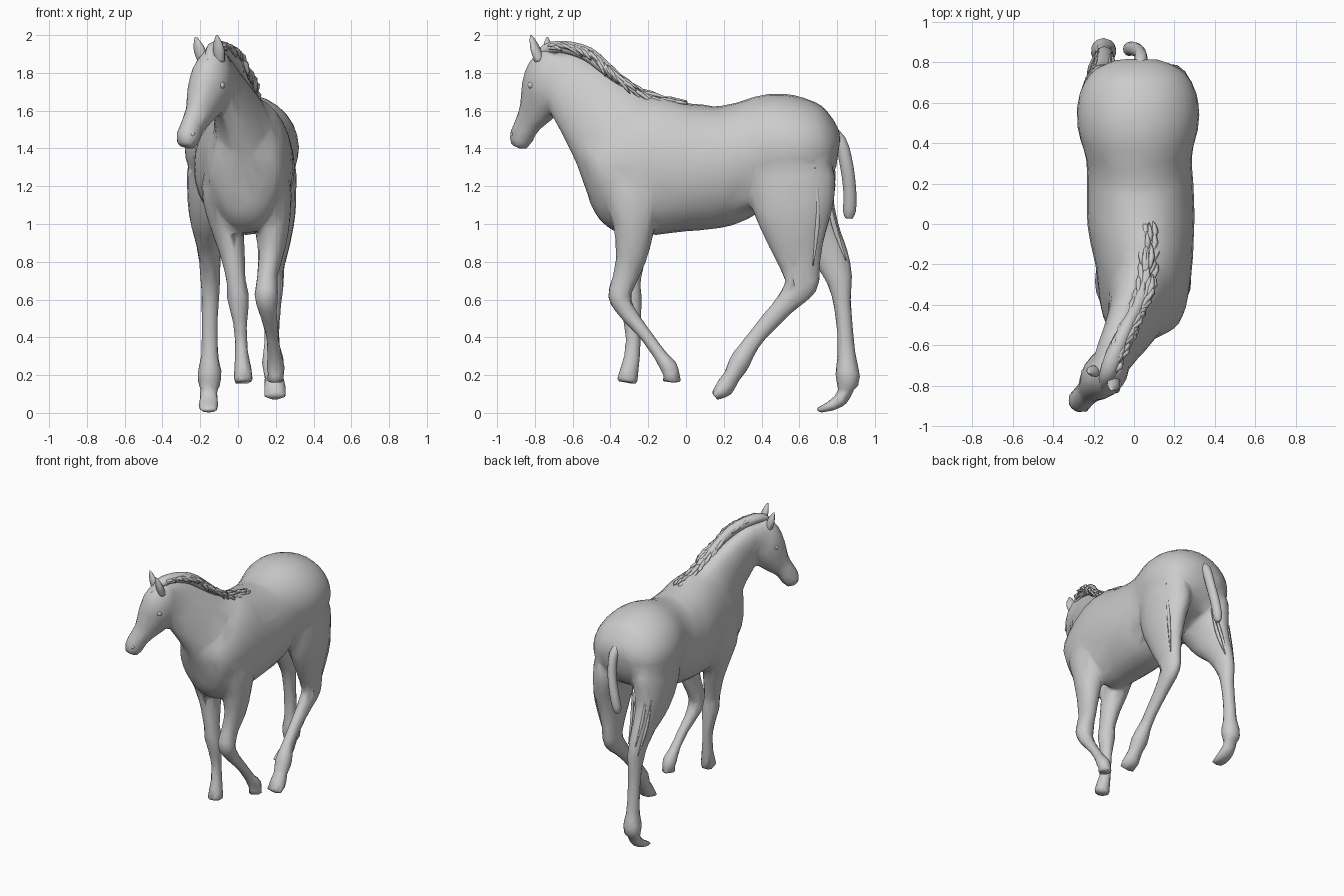
import bpy, bmesh, math, random
from mathutils import Vector

random.seed(4)


def catmull(pts, steps):
    """Smoothly resample rows of numbers with a Catmull-Rom spline."""
    out = []
    for i in range(len(pts) - 1):
        p0, p1, p2, p3 = (pts[max(i - 1, 0)], pts[i], pts[i + 1], pts[min(i + 2, len(pts) - 1)])
        for s in range(steps):
            t = s / steps
            out.append([0.5 * (2 * b + (c - a) * t + (2 * a - 5 * b + 4 * c - d) * t * t
                               + (3 * b - a - 3 * c + d) * t ** 3)
                        for a, b, c, d in zip(p0, p1, p2, p3)])
    out.append(list(pts[-1]))
    return out


def loft(bm, pts, side=(1, 0, 0), sides=18, steps=3):
    """Closed elliptical tube; each point is x, y, z, half width, half depth."""
    rows = catmull(pts, steps)
    rings = []
    for i, r in enumerate(rows):
        c = Vector(r[:3])
        tan = (Vector(rows[min(i + 1, len(rows) - 1)][:3]) - Vector(rows[max(i - 1, 0)][:3])).normalized()
        lat = Vector(side)
        lat = (lat - tan * lat.dot(tan)).normalized()
        nor = tan.cross(lat)
        ring = []
        for k in range(sides):
            a = 2 * math.pi * k / sides
            ring.append(bm.verts.new(c + lat * math.cos(a) * max(r[3], .003)
                                     + nor * math.sin(a) * max(r[4], .003)))
        rings.append(ring)
    for r0, r1 in zip(rings, rings[1:]):
        for k in range(sides):
            j = (k + 1) % sides
            bm.faces.new((r0[k], r0[j], r1[j], r1[k]))
    bm.faces.new(rings[0][::-1])
    bm.faces.new(rings[-1])


def finish(bm, name):
    bmesh.ops.recalc_face_normals(bm, faces=bm.faces[:])
    me = bpy.data.meshes.new(name)
    bm.to_mesh(me)
    bm.free()
    ob = bpy.data.objects.new(name, me)
    bpy.context.collection.objects.link(ob)
    for p in me.polygons:
        p.use_smooth = True
    return ob


bm = bmesh.new()

# Trunk from chest to rump
loft(bm, [(.03, -.505, 1.20, .07, .08), (.035, -.47, 1.20, .15, .14), (.04, -.43, 1.22, .195, .19),
          (.045, -.36, 1.28, .22, .28), (.05, -.2, 1.31, .24, .37), (.035, 0, 1.30, .265, .34),
          (.03, .18, 1.31, .265, .325), (.025, .33, 1.36, .262, .29), (.02, .48, 1.40, .30, .293),
          (.02, .61, 1.40, .298, .268), (.02, .71, 1.39, .262, .225), (.02, .77, 1.385, .205, .16),
          (.02, .807, 1.38, .12, .085)], sides=28)

# Breast: fills the front from throat to between the forelegs
loft(bm, [(-.01, -.47, 1.54, .09, .12), (.01, -.455, 1.40, .15, .145), (.03, -.44, 1.28, .19, .12),
          (.04, -.42, 1.17, .18, .10), (.045, -.39, 1.08, .14, .09), (.05, -.31, 1.01, .10, .08)], sides=20)

# Neck, turning to the left, rooted deep in the breast
loft(bm, [(.045, -.22, 1.33, .2, .32), (.038, -.32, 1.43, .18, .295), (0, -.45, 1.57, .13, .235),
          (-.06, -.57, 1.70, .098, .19), (-.105, -.66, 1.79, .088, .15),
          (-.13, -.72, 1.84, .075, .10)], sides=24)

# Head
HEAD_SIDE = (.84, -.54, 0)
loft(bm, [(-.11, -.69, 1.90, .06, .08), (-.13, -.725, 1.81, .10, .125), (-.15, -.745, 1.72, .107, .135),
          (-.18, -.775, 1.64, .09, .12), (-.212, -.815, 1.57, .068, .085), (-.245, -.85, 1.51, .06, .07),
          (-.265, -.872, 1.455, .063, .066), (-.277, -.885, 1.408, .045, .045)], side=HEAD_SIDE)

# Front legs: right one bent back, left one nearly straight
loft(bm, [(.15, -.26, 1.40, .06, .10), (.175, -.275, 1.2, .105, .17), (.18, -.275, 1.0, .095, .115),
          (.175, -.285, .85, .07, .088), (.155, -.32, .72, .055, .068), (.15, -.352, .62, .064, .062),
          (.16, -.31, .53, .048, .047), (.18, -.22, .42, .037, .036), (.192, -.14, .31, .038, .036),
          (.2, -.09, .24, .052, .048), (.2, -.075, .20, .043, .043), (.2, -.075, .16, .052, .054)])
loft(bm, [(-.06, -.26, 1.40, .06, .10), (-.085, -.28, 1.2, .11, .17), (-.06, -.275, 1.0, .09, .11),
          (-.03, -.285, .85, .068, .08), (-.01, -.3, .7, .052, .062), (0, -.295, .61, .06, .062),
          (.01, -.285, .5, .042, .05), (.015, -.28, .4, .034, .042), (.02, -.285, .3, .038, .045),
          (.025, -.3, .23, .048, .05), (.03, -.313, .16, .054, .06)])

# Hind legs: right one swung forward, left one pushing off behind
loft(bm, [(.13, .56, 1.48, .08, .15), (.18, .555, 1.3, .122, .225), (.187, .56, 1.18, .122, .235),
          (.205, .57, 1.05, .10, .205), (.2, .585, .9, .077, .15), (.19, .605, .78, .057, .11),
          (.187, .61, .68, .055, .09), (.183, .53, .58, .047, .06), (.18, .43, .47, .042, .05),
          (.18, .34, .36, .042, .047), (.185, .285, .27, .06, .058), (.19, .24, .19, .05, .046),
          (.195, .20, .13, .06, .052), (.195, .15, .085, .06, .024)])
loft(bm, [(-.09, .56, 1.48, .08, .15), (-.14, .56, 1.3, .122, .225), (-.15, .585, 1.18, .12, .22),
          (-.16, .635, 1.05, .10, .17), (-.155, .71, .93, .075, .12), (-.15, .77, .82, .058, .095),
          (-.147, .808, .72, .054, .075), (-.147, .825, .6, .047, .05), (-.15, .84, .45, .044, .044),
          (-.15, .85, .3, .047, .05), (-.15, .855, .21, .066, .066), (-.152, .862, .135, .056, .058)])
# Tipped left hind hoof
loft(bm, [(-.152, .855, .18, .046, .05), (-.155, .84, .10, .048, .038), (-.155, .80, .055, .055, .036),
          (-.155, .74, .026, .056, .023), (-.155, .69, .014, .042, .014)])

# Blend all body volumes into one lightly faceted skin
body = finish(bm, "foal_body")
m = body.modifiers.new("blend", 'REMESH')
m.mode = 'VOXEL'
m.voxel_size = .014
m.use_smooth_shade = True
m = body.modifiers.new("soften", 'SMOOTH')
m.factor = .5
m.iterations = 8
m = body.modifiers.new("facets", 'DECIMATE')
m.ratio = .05

# Ears
for name, base, tip in (("right_ear", (-.095, -.775, 1.86), (-.112, -.822, 2.0)),
                        ("left_ear", (-.185, -.725, 1.86), (-.225, -.735, 1.99))):
    b, t = Vector(base), Vector(tip)
    bm = bmesh.new()
    loft(bm, [(*b, .026, .026), (*b.lerp(t, .45), .034, .024), (*b.lerp(t, .8), .02, .014),
              (*t, .004, .004)], side=HEAD_SIDE, sides=10)
    finish(bm, name)

# Eyes and nostrils, mostly sunk in the head
for name, pos, r in (("right_eye", (-.089, -.818, 1.735), .02), ("left_eye", (-.241, -.731, 1.735), .02),
                     ("right_nostril", (-.241, -.915, 1.475), .014),
                     ("left_nostril", (-.309, -.872, 1.475), .014)):
    bm = bmesh.new()
    bmesh.ops.create_uvsphere(bm, u_segments=12, v_segments=8, radius=r)
    bmesh.ops.translate(bm, vec=pos, verts=bm.verts[:])
    finish(bm, name)

# Mane: a crest ridge with loose locks falling back along the neck
crest = [(.055, 0, 1.638, .012, .01), (.06, -.15, 1.66, .022, .017), (.05, -.3, 1.725, .03, .024),
         (.012, -.42, 1.82, .032, .035), (-.04, -.52, 1.90, .036, .04), (-.095, -.64, 1.935, .042, .035),
         (-.13, -.74, 1.925, .04, .03), (-.155, -.81, 1.86, .02, .01)]
bm = bmesh.new()
loft(bm, crest, sides=10)
rows = catmull(crest, 8)
for i in range(4, len(rows) - 7):
    p = Vector(rows[i][:3])
    q = Vector(rows[max(i - 6, 0)][:3])
    for _ in range(3):
        out = random.uniform(-.025, .045)
        start = p + Vector((out * .6, 0, rows[i][4] * .75 - abs(out) * .3))
        end = q + Vector((out, random.uniform(-.03, .02), random.uniform(-.02, .025) - abs(out) * .4))
        mid = start.lerp(end, .5) + Vector((out * .4, 0, .004))
        loft(bm, [(*start, .01, .008), (*mid, .016, .011), (*end, .003, .003)], sides=5, steps=2)
finish(bm, "mane")

# Tail
bm = bmesh.new()
loft(bm, [(.02, .74, 1.50, .035, .035), (.035, .815, 1.44, .032, .034), (.025, .852, 1.3, .03, .035),
          (-.005, .868, 1.16, .032, .034), (-.025, .865, 1.07, .03, .034), (-.03, .862, 1.03, .016, .02)],
     sides=12)
finish(bm, "tail")

# Hair ridges down the back of the thighs and hocks
for name, path in (("right_thigh_hair", [(.2, .70, 1.28), (.215, .715, 1.02), (.195, .69, .76)]),
                   ("left_thigh_hair", [(-.15, .76, 1.15), (-.155, .80, .95), (-.15, .865, .76)])):
    bm = bmesh.new()
    for k in range(6):
        dx, dz = (k - 2.5) * .02, random.uniform(-.06, .06)
        (a, b, c) = [Vector(p) + Vector((dx * s, -abs(dx) * .35, dz)) for p, s in zip(path, (1.6, 1.2, .8))]
        loft(bm, [(*a, .003, .003), (*b, .01, .015), (*c, .003, .003)], sides=6, steps=4)
    finish(bm, name)
